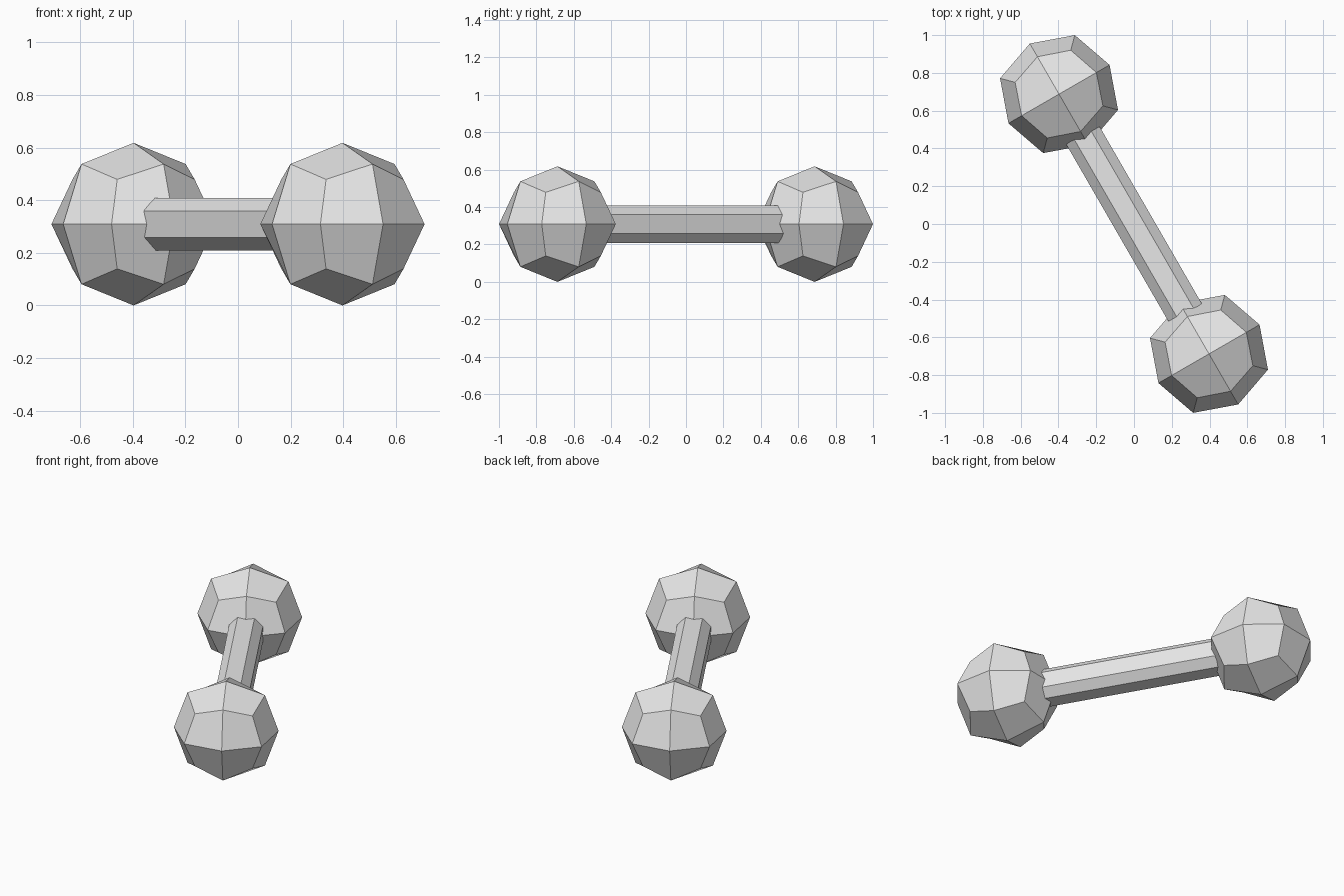
import bpy, bmesh, math
from mathutils import Matrix

cube = bpy.data.objects.get("Cube")
if cube:
    bpy.data.objects.remove(cube, do_unlink=True)

CENTRE_Z = 0.309      # height of the bar axis
REACH = 0.794         # distance from the middle to each ball
TURN = Matrix.Translation((0, 0, CENTRE_Z)) @ Matrix.Rotation(math.radians(-60), 4, 'Z')

grey = bpy.data.materials.new("light_grey")
grey.use_nodes = True
grey.diffuse_color = (0.8, 0.8, 0.8, 1)
grey.node_tree.nodes["Principled BSDF"].inputs["Base Color"].default_value = grey.diffuse_color


def add_object(name, bm, offset):
    """Turn a bmesh into a flat shaded grey object placed along the bar axis."""
    bmesh.ops.recalc_face_normals(bm, faces=bm.faces)
    mesh = bpy.data.meshes.new(name)
    bm.to_mesh(mesh)
    bm.free()
    mesh.materials.append(grey)
    obj = bpy.data.objects.new(name, mesh)
    obj.matrix_world = TURN @ Matrix.Translation((offset, 0, 0))
    bpy.context.collection.objects.link(obj)


def make_ball(name, offset):
    """A cube cut once on each side and rounded: face, edge and corner points."""
    bm = bmesh.new()
    bmesh.ops.create_cube(bm, size=2)
    bmesh.ops.subdivide_edges(bm, edges=bm.edges, cuts=1, use_grid_fill=True)
    spread = {1: 0.309, 2: 0.2285, 3: 0.17}
    for v in bm.verts:
        v.co *= spread[sum(abs(c) > 0.5 for c in v.co)]
    add_object(name, bm, offset)


def make_bar(name, half_length, half, flat):
    """An eight sided bar with narrow flats, running along x."""
    bm = bmesh.new()
    outline = [(half, -flat), (half, flat), (flat, half), (-flat, half)]
    outline += [(-y, -z) for y, z in outline]
    ends = [[bm.verts.new((x, y, z)) for y, z in outline]
            for x in (-half_length, half_length)]
    for ring in ends:
        bm.faces.new(ring)
    for i in range(len(outline)):
        j = (i + 1) % len(outline)
        bm.faces.new((ends[0][i], ends[0][j], ends[1][j], ends[1][i]))
    add_object(name, bm, 0)


make_ball("front_ball", REACH)
make_ball("back_ball", -REACH)
make_bar("handle_bar", 0.62, 0.1, 0.05)
